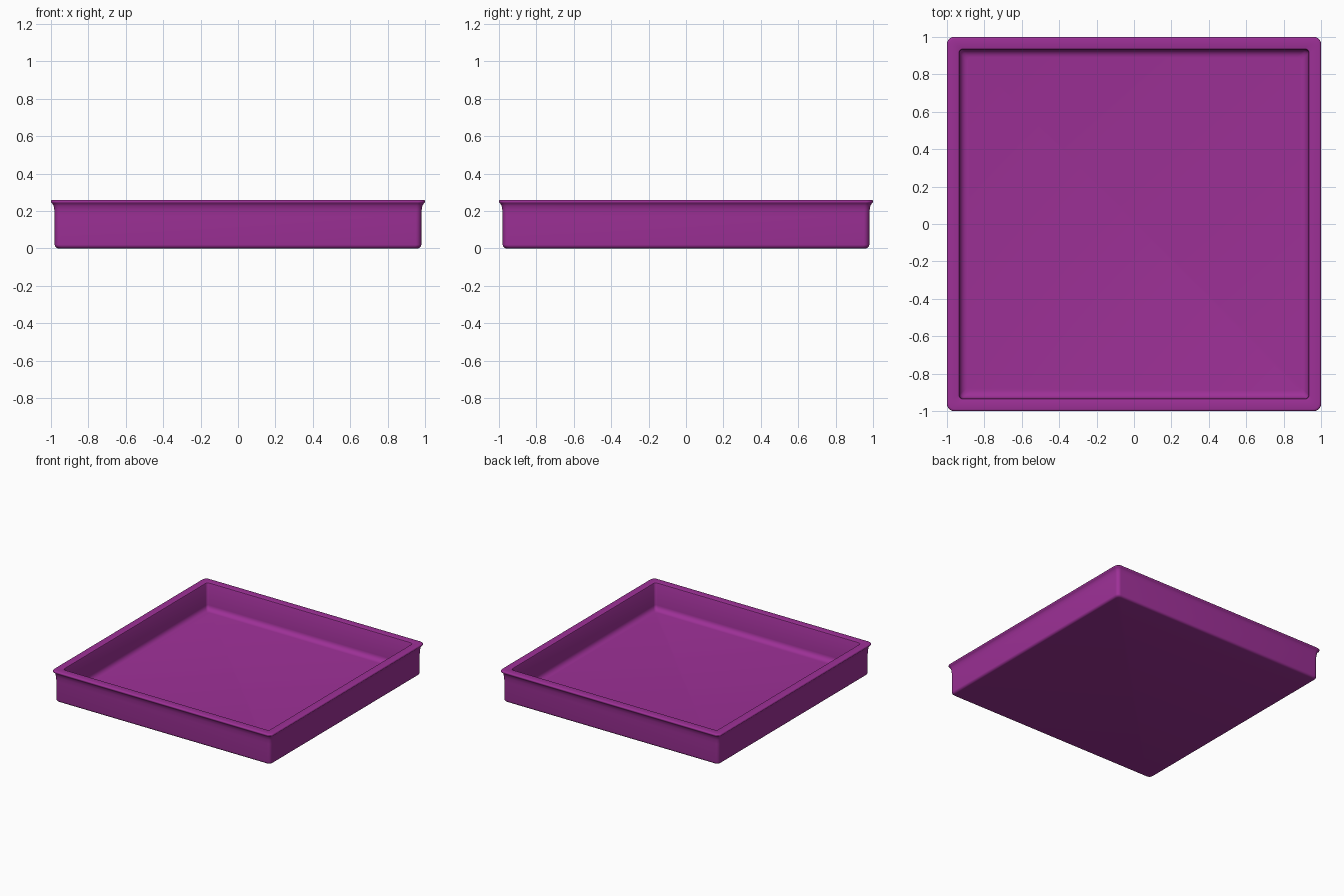
import bpy, bmesh, math

if "Cube" in bpy.data.objects:
    bpy.data.objects.remove(bpy.data.objects["Cube"])

CORNER_STEPS = 6

def ring(bm, half, z, r):
    """Rounded square loop of vertices."""
    verts = []
    for q in range(4):
        for i in range(CORNER_STEPS + 1):
            a = math.pi / 2 * (q + i / CORNER_STEPS)
            sx = 1 if q in (0, 3) else -1
            sy = 1 if q in (0, 1) else -1
            verts.append(bm.verts.new((sx * (half - r) + r * math.cos(a),
                                       sy * (half - r) + r * math.sin(a), z)))
    return verts

def fillet(half, z, r, start, end, corner, steps=5):
    """Quarter-round section of the profile about (half, z)."""
    pts = []
    for i in range(steps + 1):
        a = math.radians(start + (end - start) * i / steps)
        pts.append((half + r * math.cos(a), z + r * math.sin(a), corner))
    return pts

# Wall profile (half width, height, corner radius): underside, outside, rim, inside, floor
profile = fillet(0.96, 0.02, 0.02, -90, 0, 0.03)
profile += [(0.98, 0.17, 0.03), (0.982, 0.205, 0.03), (0.986, 0.228, 0.032),
            (0.992, 0.238, 0.035)]
profile += fillet(0.99, 0.25, 0.01, -45, 90, 0.037)
profile += [(0.942, 0.26, 0.025), (0.936, 0.258, 0.022), (0.933, 0.252, 0.02)]
profile += [(h, z, 0.02) for h, z, _ in fillet(0.892, 0.08, 0.04, 0, -90, 0.02)]

bm = bmesh.new()
loops = [ring(bm, *p) for p in profile]
n = len(loops[0])
for a, b in zip(loops, loops[1:]):
    for i in range(n):
        j = (i + 1) % n
        bm.faces.new((a[i], a[j], b[j], b[i]))
# Underside and inner floor
bm.faces.new(loops[0][::-1])
bm.faces.new(loops[-1])
bmesh.ops.recalc_face_normals(bm, faces=bm.faces)

mesh = bpy.data.meshes.new("tray")
bm.to_mesh(mesh)
bm.free()
tray = bpy.data.objects.new("tray", mesh)
bpy.context.collection.objects.link(tray)

# Purple finish
mat = bpy.data.materials.new("purple")
mat.diffuse_color = (0.34, 0.03, 0.31, 1)
mat.use_nodes = True
mat.node_tree.nodes["Principled BSDF"].inputs["Base Color"].default_value = mat.diffuse_color
mesh.materials.append(mat)

bpy.context.view_layer.objects.active = tray
tray.select_set(True)
bpy.ops.object.shade_smooth_by_angle(angle=math.radians(40))
